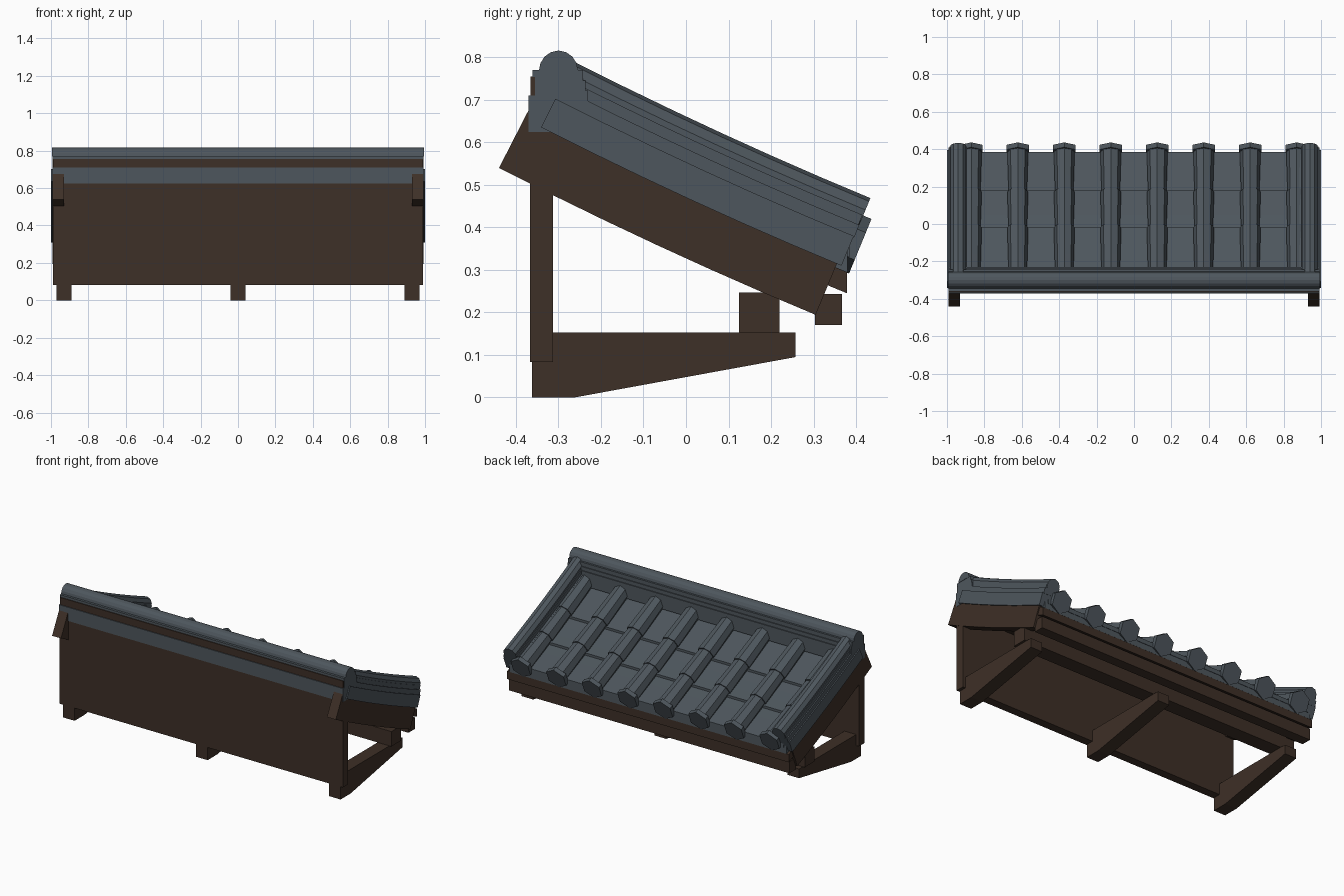
import bpy, bmesh, math

if "Cube" in bpy.data.objects:
    bpy.data.objects.remove(bpy.data.objects["Cube"])


def material(name, col):
    m = bpy.data.materials.new(name)
    m.diffuse_color = (*col, 1)
    m.use_nodes = True
    m.node_tree.nodes["Principled BSDF"].inputs["Base Color"].default_value = m.diffuse_color
    return m


WOOD = material("dark_wood", (0.048, 0.029, 0.020))
TILE = material("slate_tile", (0.076, 0.094, 0.110))


def loft(name, rings, mat):
    """Solid from a list of matching closed cross-sections."""
    bm = bmesh.new()
    vs = [[bm.verts.new(p) for p in r] for r in rings]
    n = len(rings[0])
    for a, b in zip(vs, vs[1:]):
        for i in range(n):
            j = (i + 1) % n
            bm.faces.new((a[i], a[j], b[j], b[i]))
    bm.faces.new(vs[0])
    bm.faces.new(vs[-1])
    bmesh.ops.recalc_face_normals(bm, faces=bm.faces)
    me = bpy.data.meshes.new(name)
    bm.to_mesh(me)
    bm.free()
    me.materials.append(mat)
    ob = bpy.data.objects.new(name, me)
    bpy.context.collection.objects.link(ob)
    return ob


def extrude_x(name, prof, x0, x1, mat):
    """(y, z) profile extruded along x."""
    return loft(name, [[(x, y, z) for y, z in prof] for x in (x0, x1)], mat)


def box(name, x0, x1, y0, y1, z0, z1, mat):
    return extrude_x(name, [(y0, z0), (y1, z0), (y1, z1), (y0, z1)], x0, x1, mat)


def roof_point(x, y, v, plumb):
    """Point at height v over the sagging roof curve, plumb or square to it."""
    f = -0.455 * y + 0.065 * y * y
    if plumb:
        return (x, y, f + v)
    s = 0.455 - 0.13 * y
    h = (v - 0.327) * 0.91
    k = math.hypot(1, s)
    return (x, y + h * s / k, f + 0.327 + h / k)


def sweep(name, section, ya, yb, mat, plumb=False, n=6):
    """section(t) gives (x, v) points swept down the roof from ya to yb."""
    rings = []
    for i in range(n + 1):
        t = i / n
        y = ya + (yb - ya) * t
        rings.append([roof_point(x, y, v, plumb) for x, v in section(t)])
    return loft(name, rings, mat)


def rect(x0, x1, v0, v1, lift=0):
    return lambda t: [(x0, v0), (x1, v0), (x1, v1 + lift * t), (x0, v1 + lift * t)]


def disc(cx, cv, r, sides, grow=0):
    def sec(t):
        q = r + grow * t
        return [(cx + q * math.sin(2 * math.pi * i / sides),
                 cv + q * 1.09 * math.cos(2 * math.pi * i / sides)) for i in range(sides)]
    return sec


# back wall and its top strip
box("back_wall", -0.99, 0.99, -0.367, -0.313, 0.083, 0.64, WOOD)
box("wall_top_strip", -0.99, 0.99, -0.366, -0.345, 0.70, 0.755, WOOD)

# three tapered brackets
bracket = [(-0.362, 0), (-0.262, 0), (0.258, 0.095), (0.258, 0.153), (-0.362, 0.153)]
for i, x in enumerate((-0.93, 0, 0.93)):
    extrude_x(f"bracket_{i}", bracket, x - 0.041, x + 0.041, WOOD)

# long beams under the roof
box("purlin", -0.985, 0.985, 0.125, 0.22, 0.153, 0.247, WOOD)
box("eave_beam", -0.98, 0.98, 0.303, 0.367, 0.17, 0.243, WOOD)

# roof deck and tile bed
sweep("roof_deck", rect(-0.985, 0.985, 0.408, 0.458), -0.34, 0.379, WOOD, True)
sweep("tile_bed", rect(-0.97, 0.97, 0.458, 0.508), -0.30, 0.38, TILE, True)

# three overlapping courses of flat tiles
for i, (a, b) in enumerate(((-0.28, -0.02), (-0.02, 0.18), (0.18, 0.385))):
    sweep(f"pan_course_{i}", rect(-0.95, 0.95, 0.495, 0.508, 0.015), a, b, TILE, True, 3)

# eight rows of round tiles with six-sided end caps
for k in range(8):
    x = -0.87 + k * 1.74 / 7
    for i, (a, b) in enumerate(((-0.34, -0.10), (-0.10, 0.095), (0.095, 0.32))):
        sweep(f"round_tile_{k}_{i}", disc(x, 0.535, 0.049, 8, 0.007), a, b, TILE, False, 3)
    sweep(f"end_cap_{k}", disc(x, 0.535, 0.07, 6), 0.312, 0.338, TILE, False, 1)

# gable ends: barge board, stepped verge courses and round verge cap
for side, s in (("left", -1), ("right", 1)):
    sweep(f"barge_board_{side}", rect(s * 0.93, s * 0.992, 0.327, 0.512), -0.44, 0.305, WOOD)
    sweep(f"verge_base_{side}", rect(s * 0.88, s * 1.0, 0.47, 0.553), -0.40, 0.316, TILE)
    sweep(f"verge_course_low_{side}", rect(s * 0.885, s * 0.993, 0.55, 0.585), -0.40, 0.318, TILE)
    sweep(f"verge_course_top_{side}", rect(s * 0.893, s * 0.986, 0.58, 0.612), -0.40, 0.316, TILE)
    sweep(f"verge_cap_{side}", disc(s * 0.94, 0.612, 0.044, 10), -0.40, 0.318, TILE)

# main ridge: flashing, stepped body and round cap
box("ridge_flashing", -0.993, 0.993, -0.371, -0.30, 0.624, 0.71, TILE)
body = [(-0.355, 0.63), (-0.23, 0.63), (-0.23, 0.722), (-0.236, 0.722), (-0.236, 0.745),
        (-0.242, 0.745), (-0.242, 0.77), (-0.361, 0.77), (-0.361, 0.754), (-0.355, 0.754)]
extrude_x("ridge_body", body, -0.993, 0.993, TILE)
cap = [(-0.3 + 0.046 * math.cos(math.pi * i / 8), 0.768 + 0.048 * math.sin(math.pi * i / 8))
       for i in range(9)]
extrude_x("ridge_cap", cap, -0.995, 0.995, TILE)
